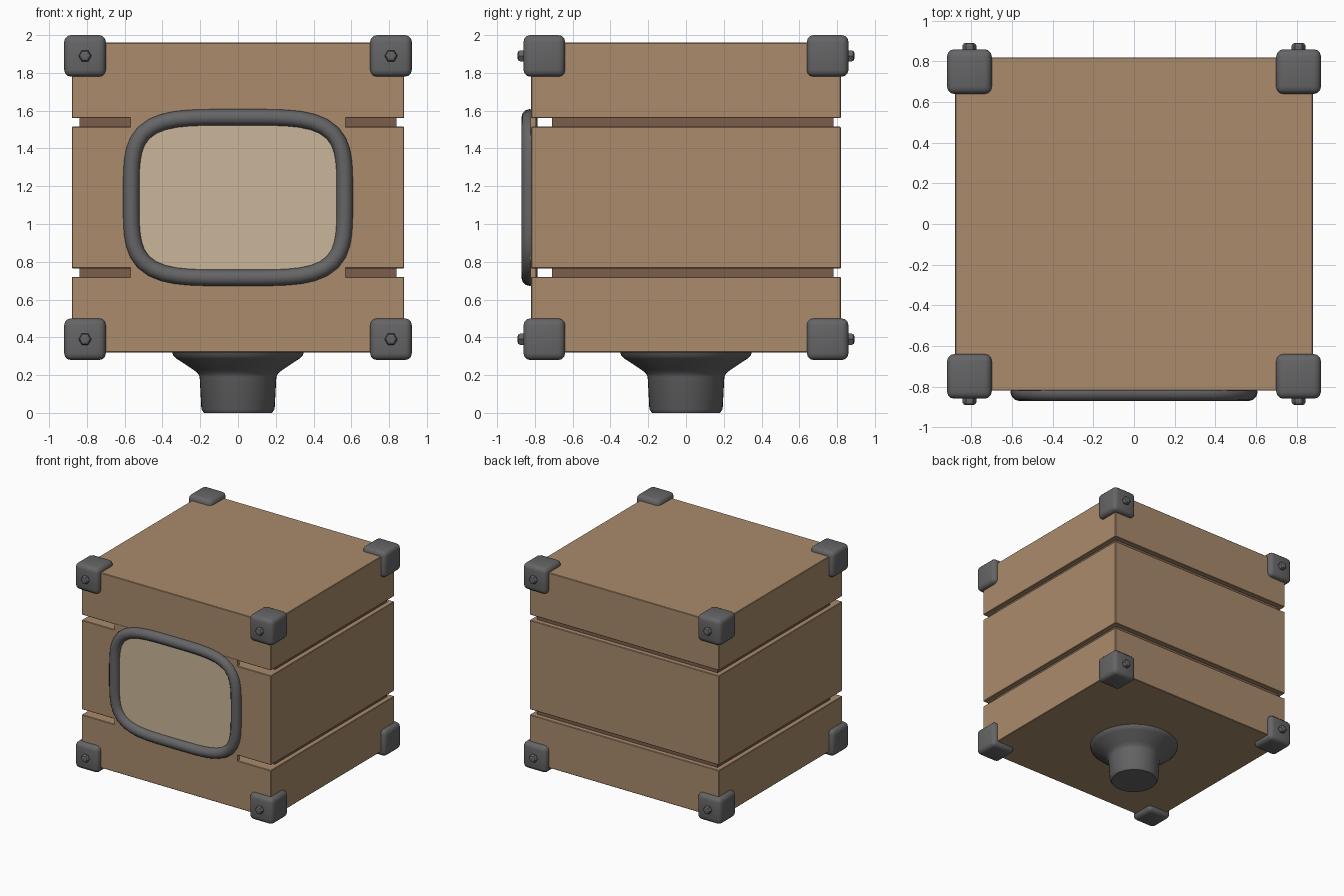
import bpy, bmesh
from math import cos, sin, tau, pi, radians, copysign

if "Cube" in bpy.data.objects:
    bpy.data.objects.remove(bpy.data.objects["Cube"])


def material(name, rgb):
    m = bpy.data.materials.new(name)
    m.diffuse_color = (*rgb, 1)
    m.use_nodes = True
    m.node_tree.nodes["Principled BSDF"].inputs["Base Color"].default_value = m.diffuse_color
    return m


WOOD = material("wood", (0.40, 0.26, 0.15))
GROOVE = material("groove_wood", (0.20, 0.11, 0.07))
SCREEN = material("screen_cream", (0.60, 0.47, 0.32))
METAL = material("dark_metal", (0.13, 0.13, 0.135))


def finish(bm, name, mat, smooth=None):
    bmesh.ops.recalc_face_normals(bm, faces=bm.faces)
    me = bpy.data.meshes.new(name)
    bm.to_mesh(me)
    bm.free()
    ob = bpy.data.objects.new(name, me)
    bpy.context.collection.objects.link(ob)
    me.materials.append(mat)
    if smooth:
        bpy.ops.object.select_all(action='DESELECT')
        ob.select_set(True)
        bpy.context.view_layer.objects.active = ob
        bpy.ops.object.shade_smooth_by_angle(angle=radians(smooth))
    return ob


def box(name, mat, lo, hi, bevel=0.0, segments=1, smooth=None):
    bm = bmesh.new()
    bmesh.ops.create_cube(bm, size=1)
    for v in bm.verts:
        for i in range(3):
            v.co[i] = lo[i] if v.co[i] < 0 else hi[i]
    if bevel:
        bmesh.ops.bevel(bm, geom=bm.edges[:], offset=bevel, segments=segments,
                        profile=0.5, affect='EDGES')
    return finish(bm, name, mat, smooth)


def lathe(name, mat, profile, sides, smooth=None):
    """Closed solid of revolution about z from (radius, z) pairs."""
    bm = bmesh.new()
    rings = [[bm.verts.new((r * cos(tau * i / sides), r * sin(tau * i / sides), z))
              for i in range(sides)] for r, z in profile]
    for a, b in zip(rings, rings[1:]):
        for i in range(sides):
            j = (i + 1) % sides
            bm.faces.new((a[i], a[j], b[j], b[i]))
    bm.faces.new(rings[0])
    bm.faces.new(rings[-1])
    return finish(bm, name, mat, smooth)


# Outline shared by the screen and its frame
def outline(half_w, half_h, count=64, power=4.2):
    pts = []
    for i in range(count):
        a = tau * (i + 0.5) / count
        c, s = cos(a), sin(a)
        k = (abs(c) ** power + abs(s) ** power) ** (-1 / power)
        pts.append((half_w * k * c, half_h * k * s))
    return pts


# Cabinet: three stacked wooden slabs around a recessed core
for name, z0, z1 in (("lower_slab", 0.32, 0.72), ("middle_slab", 0.765, 1.515),
                     ("upper_slab", 1.56, 1.96)):
    box(name, WOOD, (-0.88, -0.82, z0), (0.88, 0.82, z1), bevel=0.004)
box("recessed_core", GROOVE, (-0.84, -0.71, 0.5), (0.84, 0.78, 1.8))

# Screen with thin wooden backing
MID_Z = 1.14
box("screen_backing", WOOD, (-0.57, -0.823, 0.712), (0.57, -0.795, 1.568))
bm = bmesh.new()
rings = [[bm.verts.new((x, y, MID_Z + z)) for x, z in outline(0.56, 0.42)]
         for y in (-0.80, -0.828)]
for i in range(64):
    j = (i + 1) % 64
    bm.faces.new((rings[0][i], rings[0][j], rings[1][j], rings[1][i]))
for ring in rings:
    bm.faces.new(ring)
finish(bm, "screen", SCREEN)

# Rounded tube frame swept around the screen
bm = bmesh.new()
R, N, M = 0.043, 64, 12
centre = outline(0.565, 0.425)
loops = []
for i, (x, z) in enumerate(centre):
    xa, za = centre[i - 1]
    xb, zb = centre[(i + 1) % N]
    tx, tz = xb - xa, zb - za
    length = (tx * tx + tz * tz) ** 0.5
    nx, nz = tz / length, -tx / length
    loops.append([bm.verts.new((x + nx * R * cos(tau * k / M),
                                -0.828 + R * sin(tau * k / M),
                                MID_Z + z + nz * R * cos(tau * k / M)))
                  for k in range(M)])
for i in range(N):
    a, b = loops[i], loops[(i + 1) % N]
    for k in range(M):
        m = (k + 1) % M
        bm.faces.new((a[k], a[m], b[m], b[k]))
finish(bm, "screen_frame", METAL, smooth=60)

# Corner guards, each with a hex bolt on the front or back
for sx in (-1, 1):
    for sy in (-1, 1):
        for z in (0.39, 1.89):
            c = (sx * 0.81, sy * 0.75, z)
            box("corner_guard", METAL, [v - 0.11 for v in c], [v + 0.11 for v in c],
                bevel=0.035, segments=3, smooth=40)
            bolt = lathe("corner_bolt", METAL,
                         [(0.034, -0.02), (0.034, 0.018), (0.028, 0.028), (0.017, 0.032)], 6)
            bolt.location = (sx * 0.81, sy * 0.86, z)
            bolt.rotation_euler = (-sy * pi / 2, 0, 0)

# Flared pedestal
lathe("pedestal", METAL,
      [(0.18, 0.0), (0.194, 0.02), (0.203, 0.19), (0.212, 0.208), (0.235, 0.228),
       (0.325, 0.287), (0.342, 0.303), (0.352, 0.33)], 40, smooth=35)
